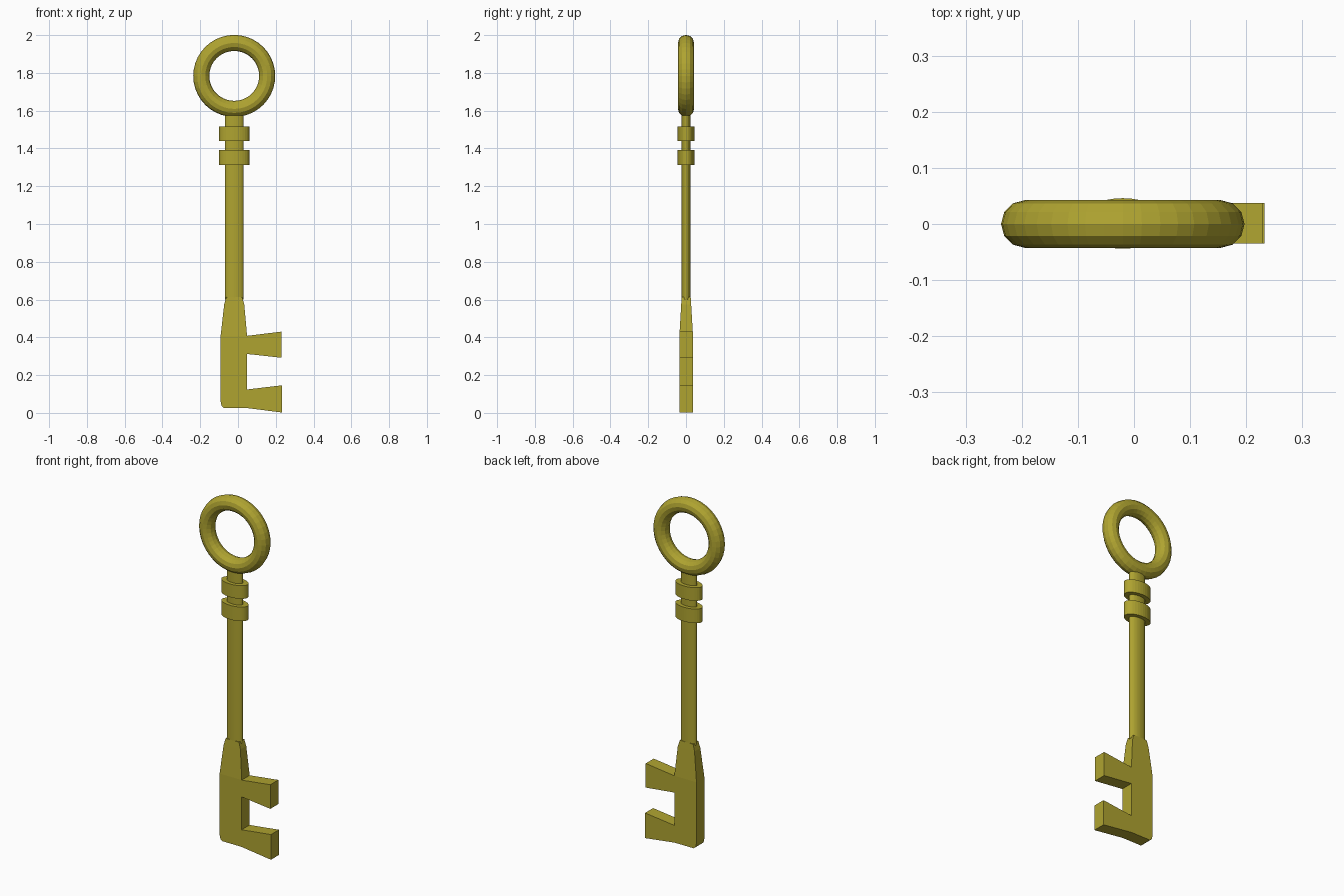
import bpy, bmesh, math

if "Cube" in bpy.data.objects:
    bpy.data.objects.remove(bpy.data.objects["Cube"])

CX = -0.02  # axis of the shaft and ring

brass = bpy.data.materials.new("old brass")
brass.diffuse_color = (0.43, 0.37, 0.03, 1)
brass.use_nodes = True
brass.node_tree.nodes["Principled BSDF"].inputs["Base Color"].default_value = brass.diffuse_color


def finish(obj, name):
    obj.name = name
    obj.data.name = name
    obj.data.materials.append(brass)
    return obj


def oval_rod(name, z0, z1, rx, ry, sides=32):
    bpy.ops.mesh.primitive_cylinder_add(vertices=sides, radius=1, depth=z1 - z0,
                                        location=(CX, 0.001, (z0 + z1) / 2))
    obj = bpy.context.object
    obj.scale = (rx, ry, 1)
    bpy.ops.object.transform_apply(location=False, rotation=False, scale=True)
    return finish(obj, name)


# Ring handle
bpy.ops.mesh.primitive_torus_add(major_segments=40, minor_segments=12,
                                 major_radius=0.1745, minor_radius=0.0425,
                                 location=(CX, 0, 1.784),
                                 rotation=(math.pi / 2, 0, 0))
finish(bpy.context.object, "ring_handle")

# Flattened shaft and its two collars
oval_rod("shaft", 0.60, 1.60, 0.049, 0.024)
oval_rod("lower_collar", 1.312, 1.393, 0.08, 0.045)
oval_rod("upper_collar", 1.44, 1.515, 0.08, 0.045)

# Toothed bit: flat lower plate plus a neck that thins towards the shaft
plate = [(-0.092, 0.408), (-0.092, 0.06), (-0.087, 0.036), (-0.075, 0.026),
         (0.045, 0.026), (0.233, 0.002), (0.233, 0.146), (0.048, 0.124),
         (0.048, 0.312), (0.229, 0.292), (0.229, 0.43), (0.048, 0.408)]
neck = [(0.033, 0.575), (0.022, 0.613), (-0.062, 0.613), (-0.073, 0.575)]
bm = bmesh.new()
pv = [bm.verts.new((x, -1, z)) for x, z in plate]
nv = [bm.verts.new((x, -1, z)) for x, z in neck]
faces = [bm.faces.new(pv), bm.faces.new([pv[0], pv[-1], nv[0], nv[3]]),
         bm.faces.new([nv[3], nv[0], nv[1], nv[2]])]
ext = bmesh.ops.extrude_face_region(bm, geom=faces, use_keep_orig=True)
for v in ext["geom"]:
    if isinstance(v, bmesh.types.BMVert):
        v.co.y = 1
for v in bm.verts:
    t = max(0, v.co.z - 0.43) / 0.18
    v.co.y = 0.001 + v.co.y * (0.036 - 0.012 * t)
bmesh.ops.recalc_face_normals(bm, faces=bm.faces)
mesh = bpy.data.meshes.new("toothed_bit")
bm.to_mesh(mesh)
bm.free()
bit = bpy.data.objects.new("toothed_bit", mesh)
bpy.context.collection.objects.link(bit)
finish(bit, "toothed_bit")
